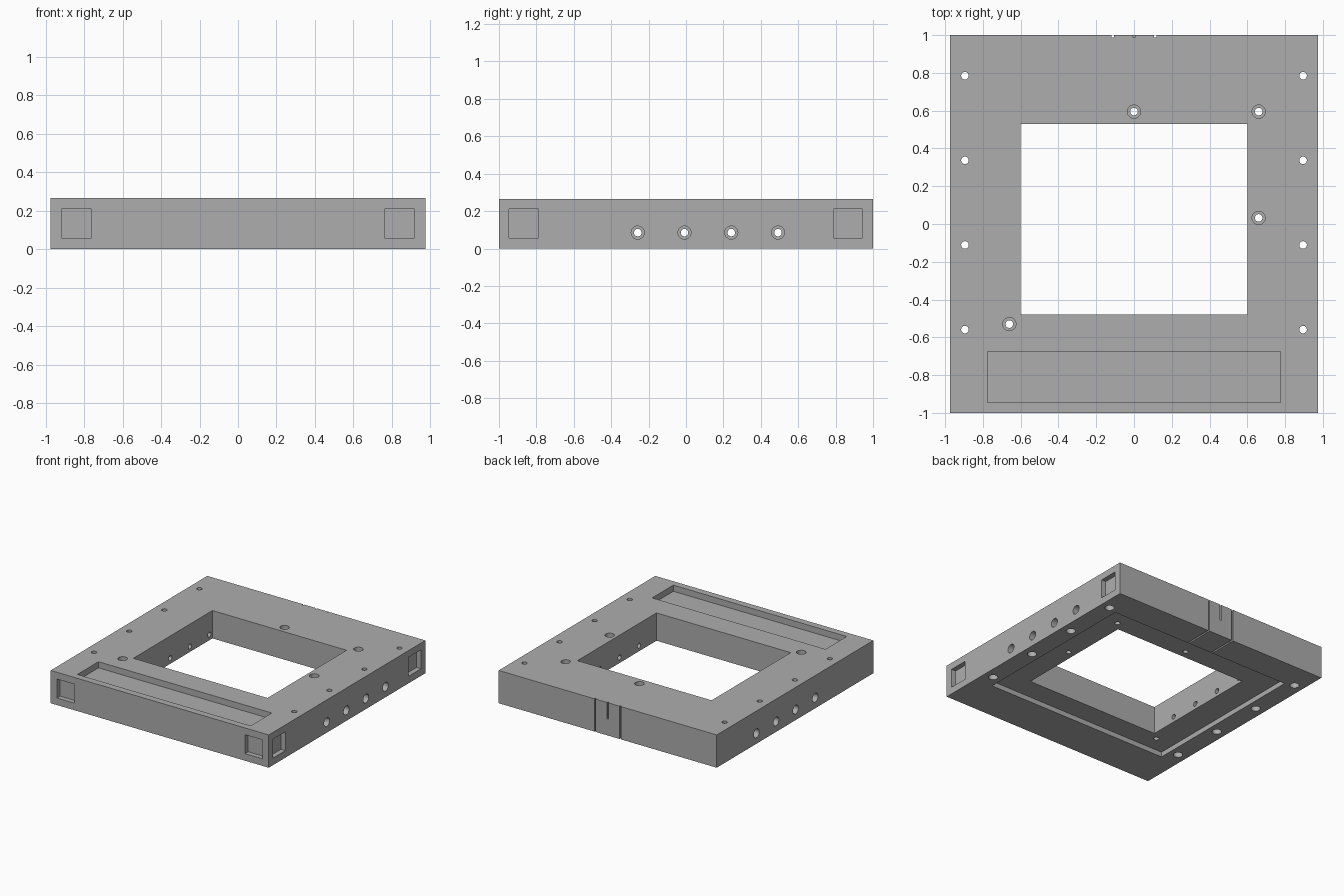
import bpy, bmesh
from math import pi
from mathutils import Matrix, Vector

cube = bpy.data.objects.get("Cube")
if cube:
    bpy.data.objects.remove(cube, do_unlink=True)

W, L, H = 0.975, 1.0, 0.265      # half width, half length, height
EPS = 0.02                       # how far cutters poke out of the surface
WIDE, NARROW = 0.035, 0.02       # head and shaft radii of the screw holes

grey = bpy.data.materials.new("machined_grey")
grey.use_nodes = True
grey.diffuse_color = (0.42, 0.42, 0.42, 1)
grey.node_tree.nodes["Principled BSDF"].inputs["Base Color"].default_value = grey.diffuse_color


def make_object(name, bm):
    bmesh.ops.recalc_face_normals(bm, faces=bm.faces)
    mesh = bpy.data.meshes.new(name)
    bm.to_mesh(mesh)
    bm.free()
    mesh.materials.append(grey)
    obj = bpy.data.objects.new(name, mesh)
    bpy.context.collection.objects.link(obj)
    return obj


def box(name, x0, x1, y0, y1, z0, z1):
    low, high = Vector((x0, y0, z0)), Vector((x1, y1, z1))
    bm = bmesh.new()
    bmesh.ops.create_cube(bm, size=1)
    for v in bm.verts:
        v.co = (low + high) / 2 + v.co * (high - low)
    return make_object(name, bm)


def screw_hole(mouth, direction, head_depth, length):
    """Stepped pin: wide from the mouth to head_depth, narrow for the rest."""
    steps = [(0, -EPS), (WIDE, -EPS), (WIDE, head_depth),
             (NARROW, head_depth), (NARROW, length + EPS), (0, length + EPS)]
    bm = bmesh.new()
    verts = [bm.verts.new((r, 0, z)) for r, z in steps]
    edges = [bm.edges.new(pair) for pair in zip(verts, verts[1:])]
    bmesh.ops.spin(bm, geom=verts + edges, cent=(0, 0, 0), axis=(0, 0, 1),
                   angle=2 * pi, steps=32, use_merge=True)
    bmesh.ops.remove_doubles(bm, verts=bm.verts, dist=0.0001)
    turn = Vector((0, 0, 1)).rotation_difference(Vector(direction)).to_matrix().to_4x4()
    bm.transform(Matrix.Translation(mouth) @ turn)
    return make_object("screw_hole_cutter", bm)


def carve(body, cutter):
    cutter.hide_render = True
    mod = body.modifiers.new("cut", 'BOOLEAN')
    mod.operation = 'DIFFERENCE'
    mod.solver = 'EXACT'
    mod.object = cutter
    bpy.ops.object.modifier_apply(modifier=mod.name)
    bpy.data.objects.remove(cutter, do_unlink=True)


frame = box("frame_plate", -W, W, -L, L, 0, H)
bpy.context.view_layer.objects.active = frame
frame.select_set(True)

# Window, underside recess and long tray in the top
cutters = [
    box("window_cutter", -0.6, 0.6, -0.48, 0.53, -EPS, H + EPS),
    box("underside_cutter", -0.82, 0.82, -0.66, 0.76, -EPS, 0.04),
    box("tray_cutter", -0.775, 0.775, -0.945, -0.675, H - 0.05, H + EPS),
]

# Square pockets in the front and the left side
DEEP = 0.04
for s in (-1, 1):
    a, b = sorted((s * 0.763, s * 0.918))
    cutters.append(box("front_pocket_cutter", a, b, -L - EPS, -L + DEEP, 0.057, 0.21))
    a, b = sorted((s * 0.788, s * 0.945))
    cutters.append(box("side_pocket_cutter", W - DEEP, W + EPS, a, b, 0.057, 0.21))

# Back grooves: the outer pair run on under the plate to the recess
GROOVE, THIN = 0.012, 0.006
for x in (-0.113, 0.113):
    cutters.append(box("back_groove_cutter", x - THIN, x + THIN, L - GROOVE, L + EPS, -EPS, H + EPS))
    cutters.append(box("under_groove_cutter", x - THIN, x + THIN, 0.74, L + EPS, -EPS, GROOVE))
cutters.append(box("short_groove_cutter", -THIN, THIN, L - GROOVE, L + EPS, H / 2, H + EPS))

# Screw holes round the window, sunk from the top
for y in (-0.53, 0.032, 0.595):
    for x in (-0.66, 0, 0.66):
        if x or abs(y) > 0.1:
            cutters.append(screw_hole((x, y, H), (0, 0, -1), 0.1, H))

# Outer screw holes, sunk from below, and side holes through to the window
for s in (-1, 1):
    for i in range(4):
        cutters.append(screw_hole((s * 0.895, 0.785 - i * 0.448, 0), (0, 0, 1), 0.1, H))
        cutters.append(screw_hole((s * W, 0.492 - i * 0.25, 0.085), (-s, 0, 0), 0.2, W - 0.6))

for cutter in cutters:
    carve(frame, cutter)

bpy.ops.object.shade_smooth_by_angle(angle=pi / 6)
